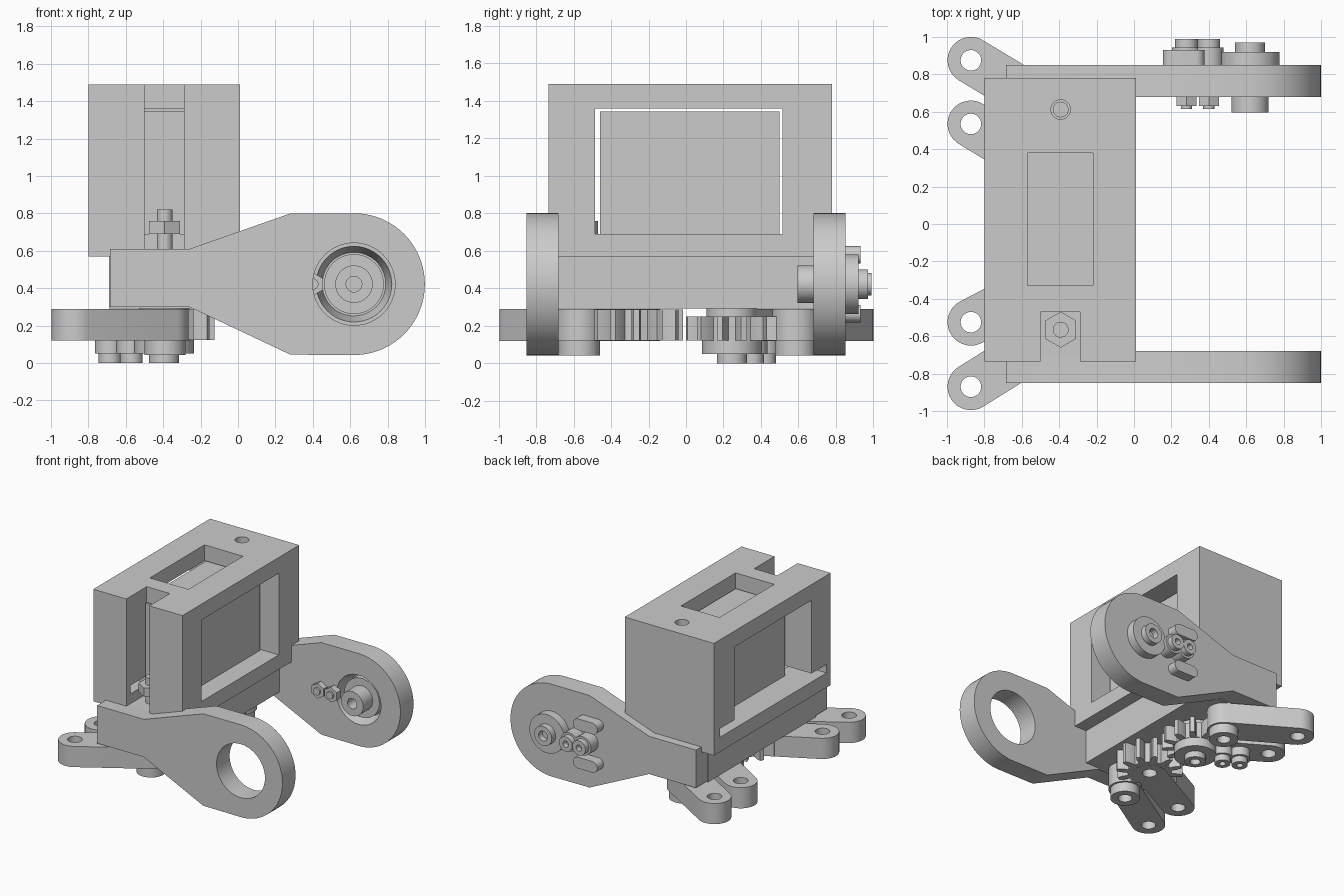
import bpy, bmesh
from math import pi, cos, sin, atan2

old = bpy.data.objects.get("Cube")
if old:
    bpy.data.objects.remove(old)

grey = bpy.data.materials.new("plain_grey")
grey.use_nodes = True
grey.diffuse_color = (0.6, 0.6, 0.6, 1)
grey.node_tree.nodes["Principled BSDF"].inputs["Base Color"].default_value = (0.6, 0.6, 0.6, 1)


def finish(name, bm):
    bmesh.ops.recalc_face_normals(bm, faces=bm.faces)
    mesh = bpy.data.meshes.new(name)
    bm.to_mesh(mesh)
    bm.free()
    mesh.materials.append(grey)
    obj = bpy.data.objects.new(name, mesh)
    bpy.context.collection.objects.link(obj)
    return obj


def place(u, v, w, axis):
    return (u, v, w) if axis == "z" else (u, w, v)


def arc(cx, cy, r, a0, a1, n):
    return [(cx + r * cos(a0 + (a1 - a0) * i / n), cy + r * sin(a0 + (a1 - a0) * i / n))
            for i in range(n + 1)]


def circle(c, r, n=48):
    return arc(c[0], c[1], r, pi / 2, 5 * pi / 2, n)[:-1]


def loft(name, loops, axis, closed=False):
    """Skin a list of (outline, height) loops; closed joins last to first, else caps."""
    bm = bmesh.new()
    rings = [[bm.verts.new(place(u, v, w, axis)) for u, v in pts] for pts, w in loops]
    pairs = list(zip(rings, rings[1:] + rings[:1]))
    for a, b in pairs if closed else pairs[:-1]:
        for i in range(len(a)):
            j = (i + 1) % len(a)
            bm.faces.new((a[i], a[j], b[j], b[i]))
    if not closed:
        bm.faces.new(rings[0])
        bm.faces.new(rings[-1])
    return finish(name, bm)


def prism(name, pts, axis, lo, hi):
    return loft(name, [(pts, lo), (pts, hi)], axis)


def tube(name, c, axis, lo, hi, r, hole=0.0, n=48):
    outer = circle(c, r, n)
    if not hole:
        return prism(name, outer, axis, lo, hi)
    inner = circle(c, hole, n)
    return loft(name, [(outer, lo), (outer, hi), (inner, hi), (inner, lo)], axis, True)


def box(name, x, y, z):
    return prism(name, [(x[0], y[0]), (x[1], y[0]), (x[1], y[1]), (x[0], y[1])], "z", *z)


def stadium(a, b, r, n=20):
    t = atan2(b[1] - a[1], b[0] - a[0])
    return arc(*b, r, t - pi / 2, t + pi / 2, n) + arc(*a, r, t + pi / 2, t + 3 * pi / 2, n)


def cut(obj, *cutters):
    for c in cutters:
        mod = obj.modifiers.new("cut", "BOOLEAN")
        mod.operation = "DIFFERENCE"
        mod.solver = "EXACT"
        mod.object = c
    bpy.context.view_layer.update()
    mesh = bpy.data.meshes.new_from_object(obj.evaluated_get(bpy.context.evaluated_depsgraph_get()))
    obj.modifiers.clear()
    obj.data = mesh
    for c in cutters:
        bpy.data.objects.remove(c)
    return obj


# Motor housing with side windows, top pocket, front slot and screw hole
FRONT_BOLT, BACK_BOLT = (-0.392, -0.565), (-0.392, 0.612)
cut(box("motor_housing", (-0.8, 0.01), (-0.735, 0.78), (0.57, 1.49)),
    box("c", (-1, 0.2), (-0.485, 0.515), (0.69, 1.36)),
    box("c", (-1, -0.24), (-0.68, 0.7), (0.69, 0.76)),
    box("c", (-0.57, -0.22), (-0.33, 0.38), (1.2, 1.6)),
    box("c", (-0.5, -0.29), (-0.9, -0.47), (0.5, 1.6)),
    tube("c", BACK_BOLT, "z", 0.65, 1.6, 0.052))
box("motor_body", (-0.575, -0.15), (-0.46, 0.5), (0.685, 1.345))

# Cross beam and its upright bolts
box("cross_beam", (-0.69, -0.1), (-0.7, 0.7), (0.292, 0.61))
for c in (FRONT_BOLT, BACK_BOLT):
    tube("upright_bolt", c, "z", 0.55, 0.82, 0.042, n=24)
tube("upright_nut", FRONT_BOLT, "z", 0.69, 0.76, 0.096, 0.04, n=6)

# Side arms with a round end
HUB = (0.62, 0.422)
arm = ([(-0.685, 0.3), (-0.26, 0.3), (0.28, 0.045)]
       + arc(*HUB, 0.379, -pi / 2, pi / 2, 40)
       + [(0.28, 0.8), (-0.26, 0.61), (-0.685, 0.61)])
cut(prism("front_arm", arm, "y", -0.85, -0.68),
    tube("c", HUB, "y", -1, -0.5, 0.22, n=64))
cut(prism("back_arm", arm, "y", 0.68, 0.85),
    loft("c", [(circle(HUB, 0.205), 0.67), (circle(HUB, 0.17), 0.8)], "y"))

# Drive hub through the back arm
tube("hub_core", HUB, "y", 0.72, 0.84, 0.16)
tube("hub_inner_boss", HUB, "y", 0.595, 0.73, 0.1, 0.042)
tube("hub_outer_disc", HUB, "y", 0.84, 0.92, 0.158)
tube("hub_outer_cap", HUB, "y", 0.91, 0.97, 0.08, 0.04)

# Arm screws, nuts and guide lugs
for x in (0.28, 0.4):
    c = (x, HUB[1])
    tube("arm_screw_washer", c, "y", 0.84, 0.945, 0.078, n=32)
    tube("arm_screw_head", c, "y", 0.94, 0.99, 0.06, 0.025, n=32)
    tube("arm_screw_nut", c, "y", 0.63, 0.69, 0.062, n=6)
    tube("arm_screw_tip", c, "y", 0.615, 0.66, 0.03, n=24)
for z in (0.58, 0.265):
    prism("arm_guide_lug", stadium((0.2, z), (0.33, z), 0.046), "y", 0.84, 0.93)

# Gripper links, each running from a pivot to an ear at the rear
GEAR_A, GEAR_B = (-0.375, -0.265), (-0.395, 0.245)
PIVOT_A, PIVOT_B = (-0.39, -0.57), (-0.39, 0.585)
links = [("front_pivot_link", PIVOT_A, (-0.872, -0.87)), ("front_gear_link", GEAR_A, (-0.872, -0.525)),
         ("back_gear_link", GEAR_B, (-0.872, 0.535)), ("back_pivot_link", PIVOT_B, (-0.872, 0.875))]
for name, a, b in links:
    cut(prism(name, stadium(a, b, 0.125), "z", 0.12, 0.29),
        *[tube("c", p, "z", 0, 0.5, 0.055, n=32) for p in (a, b)])

# Meshing gears
TEETH = 12


def gear(name, c, lo, hi, phase):
    pts = []
    for i in range(TEETH):
        for r, off in ((0.165, -0.28), (0.215, -0.22), (0.25, -0.12),
                       (0.25, 0.12), (0.215, 0.22), (0.165, 0.28)):
            t = (i + off + phase) * 2 * pi / TEETH
            pts.append((c[0] + r * cos(t), c[1] + r * sin(t)))
    return cut(prism(name, pts, "z", lo, hi), tube("c", c, "z", 0, 0.5, 0.055, n=32))


gear("front_gear", GEAR_A, 0.122, 0.288, 0)
gear("back_gear", GEAR_B, 0.122, 0.25, 0.5)
tube("back_gear_collar", GEAR_B, "z", 0.24, 0.295, 0.135, 0.05)

# Pivot bosses under the outer links
for c in (PIVOT_A, PIVOT_B):
    tube("pivot_boss", c, "z", 0.042, 0.125, 0.11, 0.052)

# Horn disc and screws under the driven gear
tube("gear_horn_disc", GEAR_B, "z", 0.05, 0.125, 0.16)
tube("gear_horn_cap", GEAR_B, "z", 0.0, 0.06, 0.08, 0.04)
for c in ((-0.57, 0.355), (-0.685, 0.42)):
    tube("link_screw_washer", c, "z", 0.05, 0.125, 0.08, n=32)
    tube("link_screw_head", c, "z", 0.0, 0.06, 0.06, 0.025, n=32)

# Smooth the round walls, keep sharp edges
bpy.ops.object.select_all(action="DESELECT")
for obj in bpy.context.scene.objects:
    if obj.type == "MESH":
        obj.select_set(True)
        bpy.context.view_layer.objects.active = obj
bpy.ops.object.shade_smooth_by_angle(angle=0.4)
